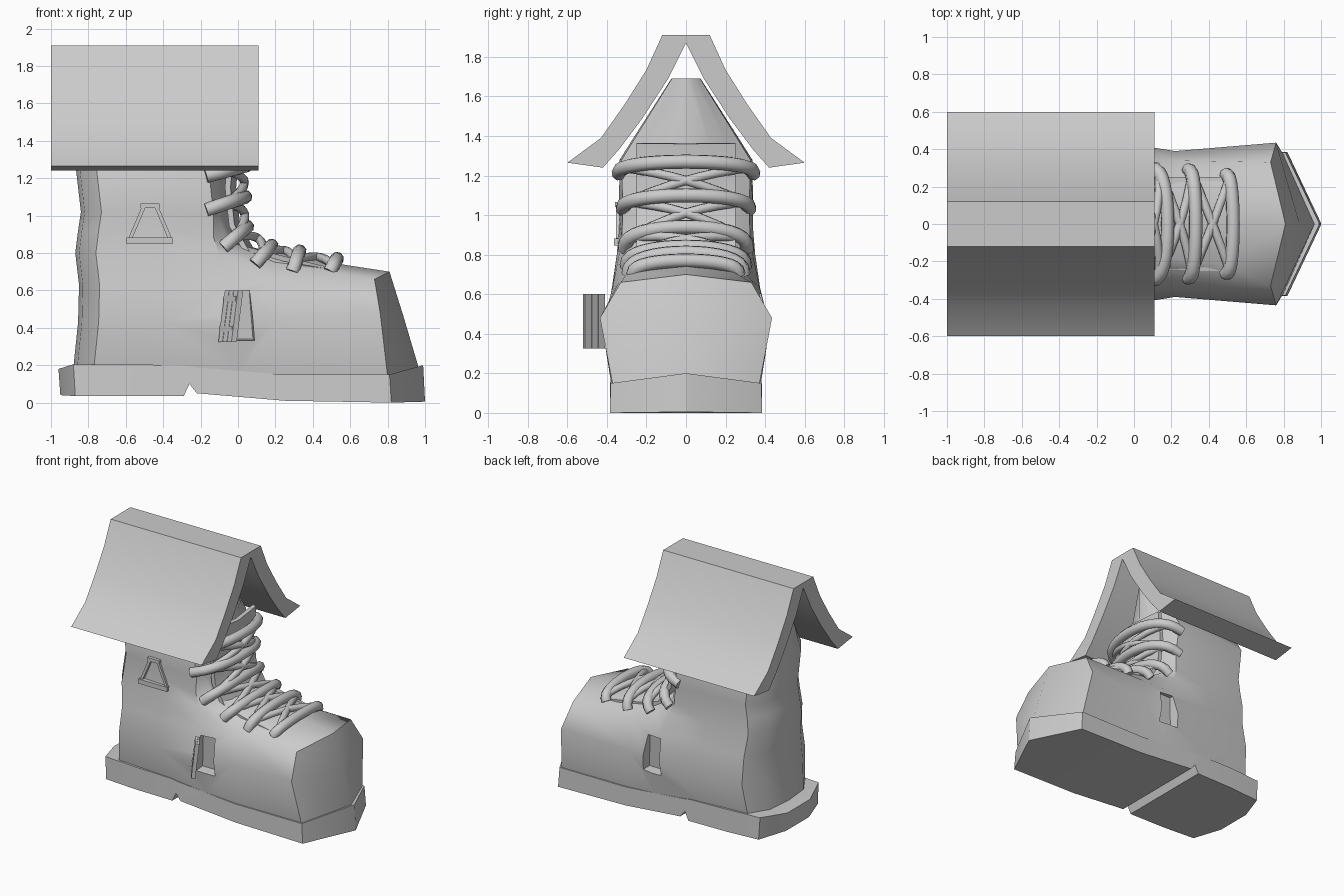
import bpy, bmesh, math
from mathutils import Vector

if "Cube" in bpy.data.objects:
    bpy.data.objects.remove(bpy.data.objects["Cube"])


def make(name, verts, faces, angle=40):
    me = bpy.data.meshes.new(name)
    me.from_pydata(verts, [], faces)
    ob = bpy.data.objects.new(name, me)
    bpy.context.collection.objects.link(ob)
    bm = bmesh.new()
    bm.from_mesh(me)
    bmesh.ops.remove_doubles(bm, verts=bm.verts, dist=1e-4)
    bmesh.ops.recalc_face_normals(bm, faces=bm.faces)
    bm.to_mesh(me)
    bm.free()
    smooth(ob, angle)
    return ob


def smooth(ob, angle):
    bpy.ops.object.select_all(action='DESELECT')
    ob.select_set(True)
    bpy.context.view_layer.objects.active = ob
    bpy.ops.object.shade_smooth_by_angle(angle=math.radians(angle))


def loft(name, rings, angle=40):
    n = len(rings[0])
    verts = [p for r in rings for p in r]
    faces = [(k*n+i, k*n+(i+1) % n, (k+1)*n+(i+1) % n, (k+1)*n+i)
             for k in range(len(rings)-1) for i in range(n)]
    faces += [tuple(range(n))[::-1], tuple(range(len(verts)-n, len(verts)))]
    return make(name, verts, faces, angle)


def tube(name, pts, r, sides=8):
    """Round cord swept along a list of points."""
    rings = []
    pts = [Vector(p) for p in pts]
    for i, p in enumerate(pts):
        t = (pts[min(i+1, len(pts)-1)] - pts[max(i-1, 0)]).normalized()
        u = t.cross(Vector((1, 0, 0.3))).normalized()
        v = t.cross(u)
        rings.append([p + r*(math.cos(a)*u + math.sin(a)*v)
                      for a in (math.tau*k/sides for k in range(sides))])
    return loft(name, rings, 60)


# boot body: each level = back x, back z, side half-width, then waist-to-toe points
levels = [
    (-.88, .19, .37, [(0, .38, .16), (.25, .37, .14), (.80, .37, .14), (.965, 0, .19)]),
    (-.855, .43, .41, [(0, .425, .44), (.22, .39, .45), (.76, .435, .48), (.885, 0, .46)]),
    (-.85, .63, .375, [(-.05, .37, .64), (.2, .34, .66), (.73, .33, .66), (.81, 0, .70)]),
    (-.87, .80, .35, [(-.10, .34, .79), (.1, .26, .76), (.48, .22, .725), (.55, 0, .74)]),
    (-.855, .92, .34, [(-.13, .325, .88), (-.06, .25, .86), (.0, .15, .84), (.03, 0, .83)]),
    (-.84, 1.02, .34, [(-.13, .32, 1.0), (-.10, .26, 1.0), (-.05, .15, 1.0), (-.03, 0, 1.0)]),
    (-.87, 1.28, .335, [(-.16, .325, 1.28), (-.12, .25, 1.28), (-.07, .14, 1.28), (-.05, 0, 1.28)]),
]
rings = []
for xb, z, w, front in levels:
    half = [(xb, 0, z), (xb+.02, w*.55, z), (xb+.11, w*.94, z), (-.4, w, z)] + front
    rings.append(half + [(x, -y, h) for x, y, h in half[-2:0:-1]])
for z, s in ((1.36, .85), (1.69, .22)):      # gable walls under the roof
    rings.append([(x, y*s, z) for x, y, _ in rings[6]])
body = loft("boot_body", rings)

# door recess on both sides
for s in (-1, 1):
    outer = [(-.08, s*.6, .31), (.11, s*.6, .31), (.075, s*.6, .6), (-.06, s*.6, .6)]
    inner = [(-.07, s*.33, .34), (.08, s*.33, .34), (.06, s*.35, .6), (-.05, s*.35, .6)]
    cutter = loft("recess_cutter", [outer, inner])
    cutter.hide_render = True
    mod = body.modifiers.new("recess", 'BOOLEAN')
    mod.operation = 'DIFFERENCE'
    mod.object = cutter
    mod.solver = 'EXACT'
    bpy.context.view_layer.objects.active = body
    bpy.ops.object.modifier_apply(modifier=mod.name)
    bpy.data.objects.remove(cutter)
smooth(body, 40)

# sole with heel notch: x, half-width, bottom z, top z
sole = [(-.95, .14, .04, .18), (-.87, .36, .035, .205), (-.6, .38, .035, .205), (-.29, .385, .035, .20),
        (-.26, .385, .10, .195), (-.22, .385, .05, .19), (.25, .385, .01, .15),
        (.82, .385, 0, .15), (1.0, .005, .005, .20)]
loft("sole", [[(x, -w, b), (x, w, b), (x-.01, w*.99, t), (x-.01, -w*.99, t)]
              for x, w, b, t in sole], 40)

# roof: flared thick profile swept along x
right = [(.12, 1.91), (.2, 1.735), (.31, 1.56), (.43, 1.39), (.60, 1.265)]
under = [(.42, 1.24), (.34, 1.33), (.22, 1.49), (.09, 1.69), (0, 1.87)]
prof = right + under + [(-y, z) for y, z in under[-2::-1]] + [(-y, z) for y, z in right[::-1]]
verts = [(x, y, z) for x in (-1, .11) for y, z in prof]
n = len(prof)
h = len(right)
faces = [(i, (i+1) % n, n+(i+1) % n, n+i) for i in range(n)]
for o in (0, n):                             # gable end strips, split at the ridge
    apex = o + 2*h - 1
    for i in range(h-1):
        faces.append((o+i, o+i+1, o+2*h-2-i, o+2*h-1-i))
        faces.append((o+n-1-i, o+n-2-i, o+2*h+i, o+2*h-1+i))
    faces.append((o, apex, o+n-1))
make("roof", verts, faces, 40)

# tongue
path = [(.01, 1.36), (-.01, 1.15), (.01, .96), (.08, .83), (.25, .785), (.51, .74)]
rings = []
for i, (x, z) in enumerate(path):
    a, b = path[max(i-1, 0)], path[min(i+1, 5)]
    t = Vector((b[0]-a[0], b[1]-a[1])).normalized()
    nx, nz = t.y*.03, -t.x*.03
    top = [(x-abs(y)*.12*abs(t.y), y, z-abs(y)*.12*t.x) for y in (-.25, -.13, 0, .13, .25)]
    rings.append(top + [(p[0]+nx, p[1], p[2]+nz) for p in top[::-1]])
loft("tongue", rings)

# laces: bars arch over the tongue from side to side (end x, end z, centre x, centre z, half-width)
bars = [(-.17, 1.21, .05, 1.27, .34), (-.17, 1.03, .04, 1.10, .32), (-.08, .83, .05, .94, .31),
        (.09, .74, .18, .84, .30), (.29, .70, .33, .81, .29), (.49, .70, .53, .77, .265)]


def on_bar(bar, s, drop=0):
    """Point on a lace bar, s from -1 (front side) to 1 (back side)."""
    xe, ze, xc, zc, w = bar
    a = s*math.pi/2
    k = max(math.cos(a), 0)**.75
    return (xe+(xc-xe)*k - drop, w*math.sin(a), ze+(zc-ze)*k - drop)


for i, bar in enumerate(bars):
    tube(f"lace_bar_{i+1}", [on_bar(bar, k/8) for k in range(-8, 9)], .037)
for i in range(5):
    for s in (-1, 1):
        p, q = Vector(on_bar(bars[i], s*.75)), Vector(on_bar(bars[i+1], -s*.75))
        mid = (Vector(on_bar(bars[i], 0, .01)) + Vector(on_bar(bars[i+1], 0, .01)))/2
        pts = [p*(1-t)**2 + (2*mid-(p+q)/2)*2*t*(1-t) + q*t*t for t in (k/8 for k in range(9))]
        tube(f"lace_cross_{i+1}_{'front' if s < 0 else 'back'}", pts, .024)


# triangular window frame on the front side
def bar_xz(name, a, b, t, y0, y1):
    a, b = Vector(a), Vector(b)
    d = (b-a).normalized()
    nrm = Vector((-d.y, d.x))*t/2
    quad = [a-nrm, b-nrm, b+nrm, a+nrm]
    return loft(name, [[(p.x, y, p.y) for p in quad] for y in (y0, y1)], 30)


bar_xz("window_sill", (-.595, .865), (-.35, .865), .035, -.32, -.365)
bar_xz("window_cap", (-.52, 1.053), (-.42, 1.053), .025, -.32, -.36)
bar_xz("window_left", (-.575, .88), (-.505, 1.045), .02, -.32, -.355)
bar_xz("window_right", (-.365, .88), (-.435, 1.045), .02, -.32, -.355)

# open plank door
for k in range(3):
    x, y = -.075+.024*k, -.42-.034*k
    quad = [(0, 0), (.022, -.032), (.05, -.022), (.028, .01)]
    loft(f"door_plank_{k+1}", [[(x-.02+a+lean, y+b, z) for a, b in quad]
                               for lean, z in ((-.01, .325), (.025, .60))], 30)
for k, z in enumerate((.38, .54)):
    lean = (z-.325)*.125
    quad = [(-.105, -.42), (-.04, -.515), (-.03, -.51), (-.095, -.41)]
    loft(f"door_batten_{k+1}", [[(a+lean, b, z+d) for a, b in quad] for d in (0, .03)], 30)
